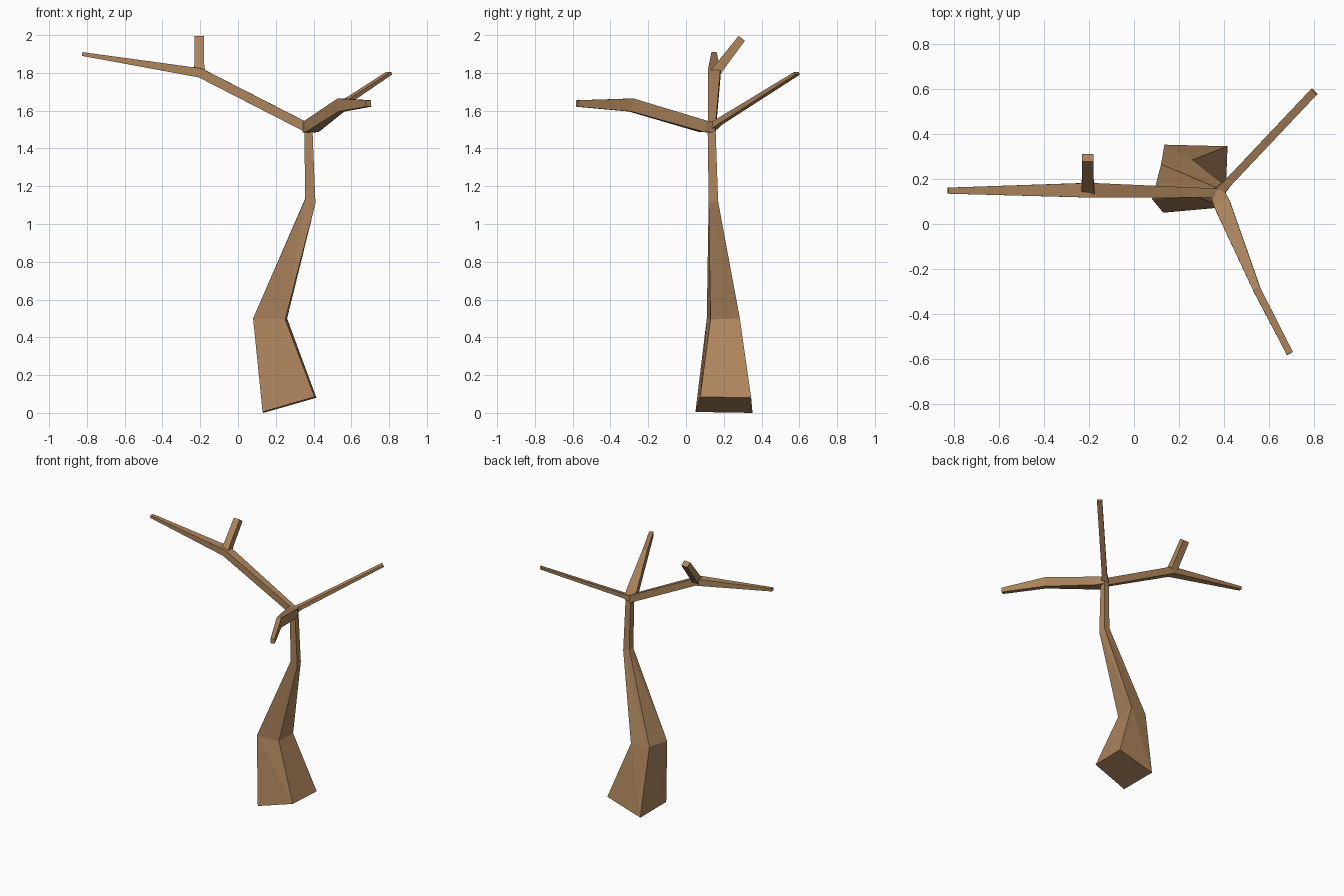
import bpy
from mathutils import Vector

bark = bpy.data.materials.new("bark")
bark.diffuse_color = (0.42, 0.235, 0.11, 1)


def skin(name, rings):
    """Join four-cornered rings into a capped, flat-shaded limb."""
    verts = [c for ring in rings for c in ring]
    faces = [(3, 2, 1, 0)]
    for r in range(len(rings) - 1):
        a, b = r * 4, r * 4 + 4
        for i in range(4):
            j = (i + 1) % 4
            # split each twisted side along a fixed diagonal
            faces += [(a + i, a + j, b + i), (a + j, b + j, b + i)]
    n = len(verts)
    faces.append((n - 4, n - 3, n - 2, n - 1))
    mesh = bpy.data.meshes.new(name)
    mesh.from_pydata(verts, [], faces)
    mesh.materials.append(bark)
    obj = bpy.data.objects.new(name, mesh)
    bpy.context.collection.objects.link(obj)
    return obj


def limb(name, path):
    """Path of (centre, width, height); sections stand square to the path."""
    pts = [Vector(p[0]) for p in path]
    rings = []
    for k, (c, w, h) in enumerate(path):
        d = (pts[min(k + 1, len(pts) - 1)] - pts[max(k - 1, 0)]).normalized()
        side = d.cross(Vector((0, 0, 1))).normalized()
        up = side.cross(d)
        rings.append([pts[k] + side * (sx * w / 2) + up * (sy * h / 2)
                      for sx, sy in ((-1, -1), (1, -1), (1, 1), (-1, 1))])
    return skin(name, rings)


# Leaning trunk with a tilted foot, corners counter-clockwise from front left
skin("trunk", [
    [(0.13, 0.05, 0.005), (0.405, 0.075, 0.085), (0.415, 0.345, 0.08), (0.135, 0.352, 0.0)],
    [(0.08, 0.11, 0.5), (0.25, 0.13, 0.495), (0.26, 0.285, 0.5), (0.12, 0.265, 0.505)],
    [(0.355, 0.12, 1.13), (0.41, 0.12, 1.11), (0.405, 0.17, 1.12), (0.358, 0.165, 1.14)],
    [(0.352, 0.115, 1.48), (0.395, 0.115, 1.48), (0.395, 0.157, 1.49), (0.355, 0.155, 1.49)],
    [(0.34, 0.12, 1.54), (0.385, 0.125, 1.535), (0.39, 0.15, 1.53), (0.345, 0.15, 1.545)],
])

# Long left branch and the twig rising from its bend
limb("left_branch", [((0.37, 0.137, 1.508), 0.04, 0.05),
                     ((-0.20, 0.15, 1.80), 0.065, 0.05),
                     ((-0.825, 0.148, 1.90), 0.027, 0.02)])
limb("upright_twig", [((-0.205, 0.155, 1.80), 0.06, 0.055),
                      ((-0.205, 0.185, 1.84), 0.05, 0.05),
                      ((-0.205, 0.295, 1.983), 0.05, 0.042)])

# Thin branch to the back right
limb("back_branch", [((0.375, 0.14, 1.515), 0.05, 0.035),
                     ((0.41, 0.175, 1.54), 0.036, 0.03),
                     ((0.80, 0.588, 1.798), 0.036, 0.016)])

# Bent branch to the front right
limb("front_branch", [((0.368, 0.145, 1.512), 0.06, 0.055),
                      ((0.39, 0.09, 1.517), 0.075, 0.062),
                      ((0.545, -0.29, 1.63), 0.034, 0.07),
                      ((0.692, -0.575, 1.638), 0.03, 0.034)])
